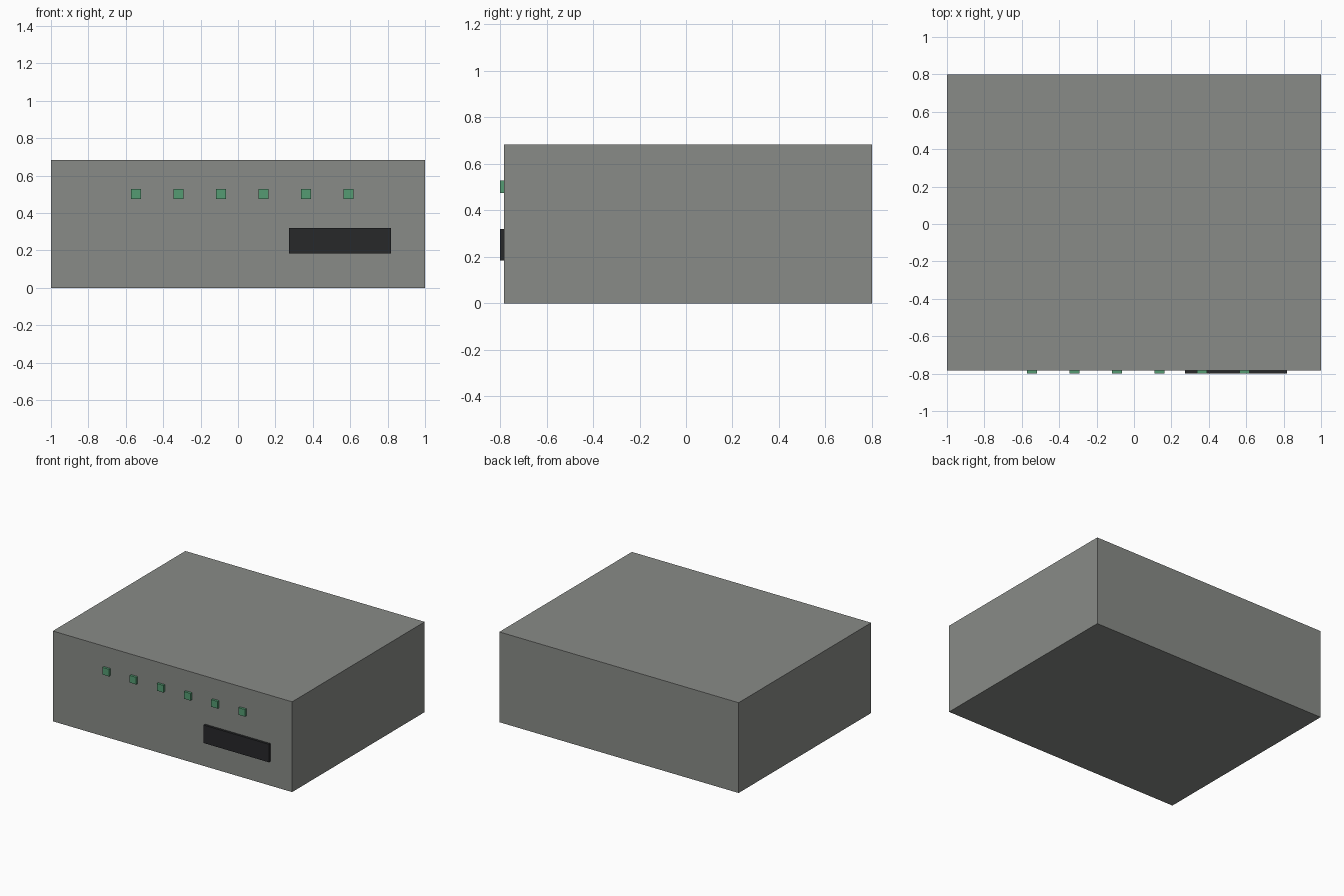
import bpy

if "Cube" in bpy.data.objects:
    bpy.data.objects.remove(bpy.data.objects["Cube"])


def material(name, rgb):
    mat = bpy.data.materials.new(name)
    mat.diffuse_color = (*rgb, 1.0)
    mat.use_nodes = True
    mat.node_tree.nodes["Principled BSDF"].inputs["Base Color"].default_value = mat.diffuse_color
    return mat


def box(name, x, y, z, mat):
    """Box from (min, max) ranges on each axis."""
    ranges = (x, y, z)
    bpy.ops.mesh.primitive_cube_add(size=1, location=[(a + b) / 2 for a, b in ranges])
    obj = bpy.context.object
    obj.name = name
    obj.scale = [b - a for a, b in ranges]
    bpy.ops.object.transform_apply(location=False, rotation=False, scale=True)
    obj.data.materials.append(mat)
    return obj


grey = material("casing_grey", (0.25, 0.26, 0.245))
green = material("indicator_green", (0.09, 0.33, 0.17))
black = material("panel_black", (0.02, 0.021, 0.023))

FRONT = -0.782       # front face of the casing
PROUD = -0.80        # face of the parts standing out of it

# Casing
box("casing", (-1, 1), (FRONT, 0.80), (0, 0.682), grey)

# Row of indicator lights
for i in range(6):
    cx = -0.546 + i * 0.2273
    box(f"indicator_light_{i + 1}", (cx - 0.027, cx + 0.027),
        (PROUD, FRONT), (0.474, 0.528), green)

# Dark display panel
box("display_panel", (0.273, 0.818), (PROUD, FRONT), (0.183, 0.319), black)
